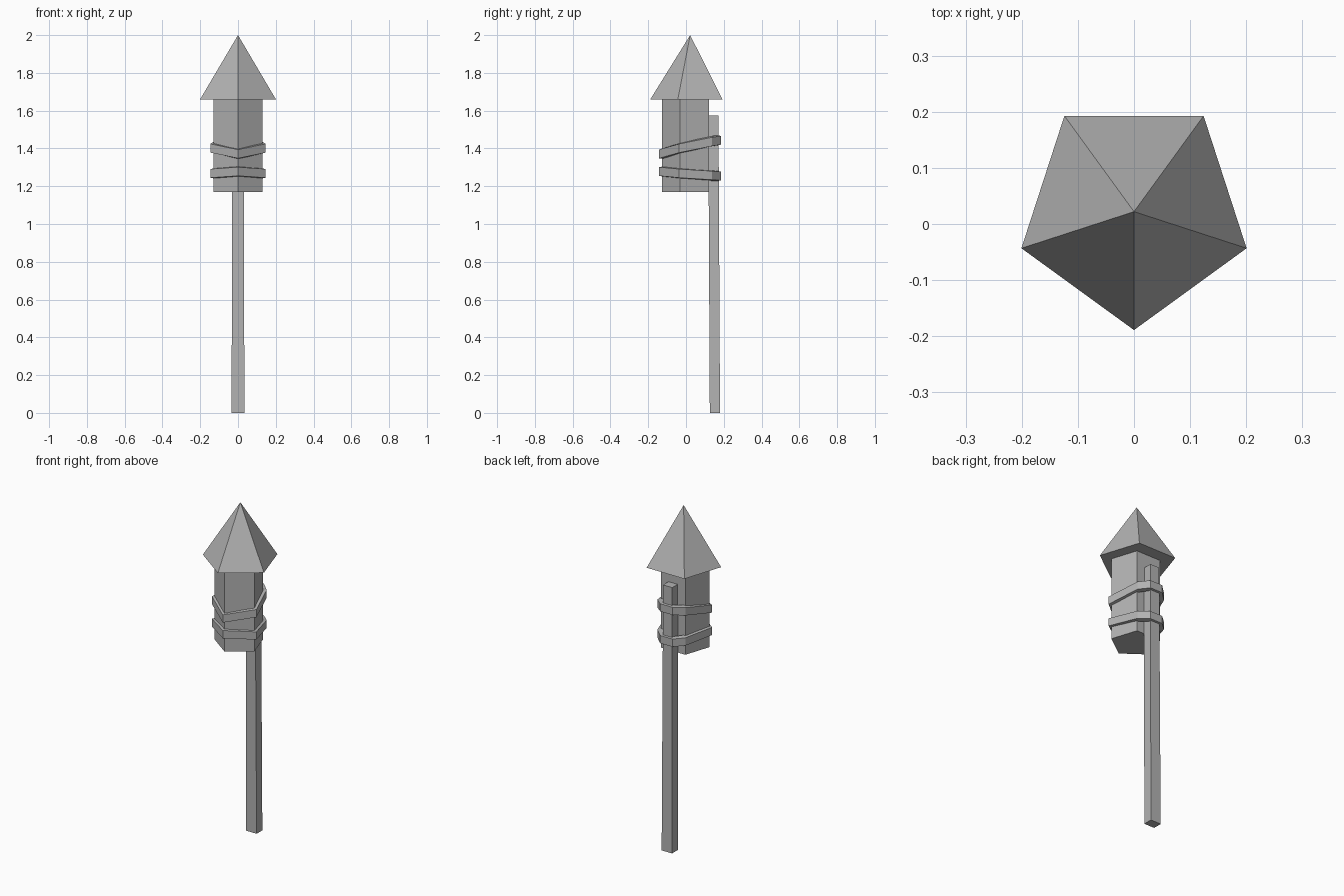
import bpy, bmesh
from math import sin, cos, tau

old = bpy.data.objects.get("Cube")
if old:
    bpy.data.objects.remove(old, do_unlink=True)

GREY = (0.45, 0.45, 0.45, 1)
grey = bpy.data.materials.new("plain grey")
grey.use_nodes = True
grey.diffuse_color = GREY
grey.node_tree.nodes["Principled BSDF"].inputs["Base Color"].default_value = GREY


def make_object(name, bm):
    bmesh.ops.recalc_face_normals(bm, faces=bm.faces[:])
    mesh = bpy.data.meshes.new(name)
    bm.to_mesh(mesh)
    bm.free()
    mesh.materials.append(grey)
    obj = bpy.data.objects.new(name, mesh)
    bpy.context.collection.objects.link(obj)


def bridge(bm, a, b):
    """Join two closed rings of vertices with quads."""
    for i in range(len(a)):
        j = (i + 1) % len(a)
        bm.faces.new((a[i], a[j], b[j], b[i]))


def pentagon(bm, radius, y, z):
    """Regular five-sided ring with a corner facing the front."""
    return [bm.verts.new((radius * sin(tau * i / 5), y - radius * cos(tau * i / 5), z))
            for i in range(5)]


def prism(name, bm, low, high):
    bridge(bm, low, high)
    bm.faces.new(low)
    bm.faces.new(high)
    make_object(name, bm)


# Pointed nose cap
bm = bmesh.new()
base = pentagon(bm, 0.211, 0.022, 1.66)
tip = bm.verts.new((0, 0.022, 2))
bm.faces.new(base)
for i in range(5):
    bm.faces.new((base[i], base[(i + 1) % 5], tip))
make_object("nose_cap", bm)

# Five-sided body tube
bm = bmesh.new()
prism("body_tube", bm, pentagon(bm, 0.137, 0.01, 1.17), pentagon(bm, 0.137, 0.01, 1.66))

# Square guide stick, leaning slightly forward and tapering towards the top
bm = bmesh.new()
rings = []
for half, front, back, z in ((0.034, 0.126, 0.18, 0), (0.03, 0.118, 0.172, 1.575)):
    rings.append([bm.verts.new((x, y, z)) for x, y in
                  ((-half, front), (half, front), (half, back), (-half, back))])
prism("guide_stick", bm, *rings)


# Rope bands around the body and the stick
def mirrored(half):
    """Half outline from front to back, closed by its mirror image in x."""
    return half + [(-x, y) for x, y in reversed(half) if x]


OUTER = mirrored([(0, -0.143), (0.146, -0.036), (0.092, 0.138), (0.04, 0.185)])
INNER = mirrored([(0, -0.12), (0.122, -0.031), (0.074, 0.115), (0.028, 0.165)])


def rope_band(name, heights):
    levels = heights + heights[:0:-1]
    bm = bmesh.new()
    loops = [[bm.verts.new((x, y, z + dz)) for (x, y), z in zip(path, levels)]
             for path, dz in ((OUTER, 0), (OUTER, 0.046), (INNER, 0.05), (INNER, -0.004))]
    for k in range(4):
        bridge(bm, loops[k], loops[(k + 1) % 4])
    make_object(name, bm)


rope_band("lower_rope_band", [1.255, 1.245, 1.234, 1.231])
rope_band("upper_rope_band", [1.348, 1.378, 1.413, 1.42])
